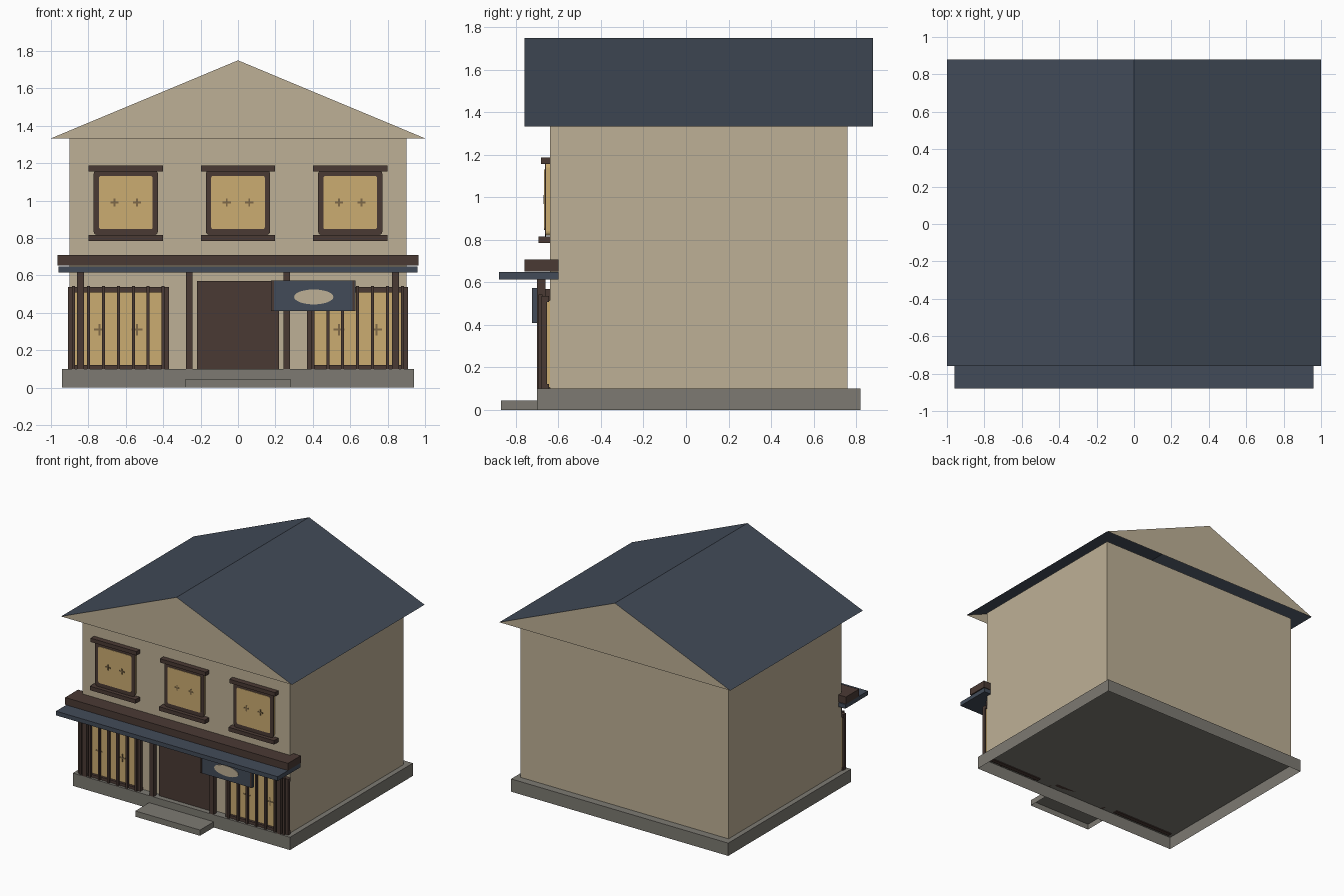
import bpy
import bmesh

cube = bpy.data.objects.get("Cube")
if cube:
    bpy.data.objects.remove(cube, do_unlink=True)


def material(name, *rgb):
    """Flat material from display colour values."""
    linear = [((c / 255 + 0.055) / 1.055) ** 2.4 for c in rgb] + [1.0]
    mat = bpy.data.materials.new(name)
    mat.use_nodes = True
    mat.diffuse_color = linear
    mat.node_tree.nodes["Principled BSDF"].inputs["Base Color"].default_value = linear
    return mat


PLASTER = material("plaster", 190, 176, 150)
TIMBER = material("dark timber", 74, 58, 52)
SLATE = material("slate blue", 66, 75, 88)
STONE = material("grey stone", 125, 122, 114)
PAPER = material("warm window paper", 203, 172, 113)
LATTICE = material("dull lattice", 128, 106, 72)


def finish(name, bm, *mats):
    mesh = bpy.data.meshes.new(name)
    bm.to_mesh(mesh)
    bm.free()
    for mat in mats:
        mesh.materials.append(mat)
    obj = bpy.data.objects.new(name, mesh)
    bpy.context.collection.objects.link(obj)
    return obj


def box(name, mat, x, y, z, radius=0, open_bottom=False):
    """Box from (min, max) ranges; radius rounds the corners seen from the front."""
    bm = bmesh.new()
    bmesh.ops.create_cube(bm, size=1)
    for v in bm.verts:
        v.co = [r[0] if c < 0 else r[1] for c, r in zip(v.co, (x, y, z))]
    if open_bottom:
        bm.normal_update()
        down = [f for f in bm.faces if f.normal.z < -0.9]
        bmesh.ops.delete(bm, geom=down, context="FACES")
    if radius:
        edges = [e for e in bm.edges
                 if abs(e.verts[0].co.y - e.verts[1].co.y) > 0.001]
        bmesh.ops.bevel(bm, geom=edges, offset=radius, segments=3,
                        profile=0.5, affect="EDGES")
    return finish(name, bm, mat)


def span(centre, half):
    return centre - half, centre + half


# Plinth, step and house body
box("plinth", STONE, (-0.94, 0.94), (-0.70, 0.82), (0, 0.1), open_bottom=True)
box("front_step", STONE, (-0.28, 0.28), (-0.87, -0.70), (0, 0.045), open_bottom=True)
box("house_walls", PLASTER, (-0.9, 0.9), (-0.64, 0.76), (0.1, 1.335))

# Gable roof, open underneath: slopes in slate, gable ends in plaster
bm = bmesh.new()
front, back = [[bm.verts.new((x, y, z)) for x, z in
                ((-1, 1.333), (1, 1.333), (0, 1.75))] for y in (-0.76, 0.88)]
bm.faces.new(front)
bm.faces.new(back[::-1])
for a, b in ((1, 2), (2, 0)):
    bm.faces.new((front[a], back[a], back[b], front[b])).material_index = 1
bmesh.ops.recalc_face_normals(bm, faces=bm.faces)
finish("gable_roof", bm, PLASTER, SLATE)

# Canopy over the shop front, with its posts
box("canopy_beam", TIMBER, (-0.965, 0.965), (-0.76, -0.60), (0.652, 0.708))
box("canopy", SLATE, (-0.96, 0.96), (-0.88, -0.60), (0.615, 0.648))
for i, x in enumerate((-0.842, -0.26, 0.26, 0.842)):
    box(f"canopy_post_{i}", TIMBER, span(x, 0.018), (-0.70, -0.662), (0.1, 0.616))

# Door
box("door", TIMBER, (-0.22, 0.22), (-0.66, -0.63), (0.1, 0.57))


def lattice_cross(name, x, y, z, size):
    box(name + "_rail", LATTICE, span(x, size), (y - 0.002, y), span(z, 0.005))
    box(name + "_stile", LATTICE, span(x, 0.005), (y - 0.003, y), span(z, size))


# Upper windows
for i, x in enumerate((-0.6, 0, 0.6)):
    name = f"upper_window_{i}"
    box(name + "_pane", PAPER, span(x, 0.168), (-0.66, -0.63), (0.82, 1.16), 0.02)
    box(name + "_frame", TIMBER, span(x, 0.172), (-0.664, -0.658), (0.816, 1.163), 0.02)
    box(name + "_paper", PAPER, span(x, 0.144), (-0.667, -0.663), (0.847, 1.132), 0.012)
    box(name + "_lintel", TIMBER, span(x, 0.198), (-0.682, -0.638), (1.157, 1.187))
    box(name + "_sill", TIMBER, span(x, 0.198), (-0.694, -0.638), (0.785, 0.816))
    for side in (-1, 1):
        lattice_cross(f"{name}_lattice_{side}", x + side * 0.06, -0.667, 0.99, 0.022)

# Shop windows: paper pane, timber surround and upright bars
for side, label in ((-1, "right"), (1, "left")):
    name = label + "_shop_window"
    x = side * 0.64
    box(name + "_pane", PAPER, span(x, 0.258), (-0.66, -0.63), (0.105, 0.515))
    for z in (0.108, 0.523):
        box(name + "_rail", TIMBER, span(x, 0.268), (-0.68, -0.645), span(z, 0.014))
    for edge in (-1, 1):
        box(name + "_jamb", TIMBER, span(x + edge * 0.256, 0.014),
            (-0.68, -0.655), (0.1, 0.537))
        lattice_cross(name + "_lattice", x + edge * 0.1, -0.66, 0.31, 0.03)
    for k in range(-3, 4):
        box(name + "_bar", TIMBER, span(x + k * 0.08, 0.008),
            (-0.695, -0.675), (0.1, 0.543))

# Hanging board with a plain oval inlay
box("sign_board", SLATE, (0.176, 0.628), (-0.722, -0.70), (0.41, 0.573))
for x in (0.186, 0.618):
    box("sign_edge", TIMBER, span(x, 0.006), (-0.725, -0.70), (0.41, 0.573))
bm = bmesh.new()
bmesh.ops.create_cone(bm, cap_ends=True, segments=24, radius1=1, radius2=1, depth=0.004)
for v in bm.verts:
    x, y, z = v.co
    v.co = (0.405 + x * 0.105, -0.723 - z, 0.485 + y * 0.04)
bmesh.ops.recalc_face_normals(bm, faces=bm.faces)
finish("sign_inlay", bm, PLASTER)
